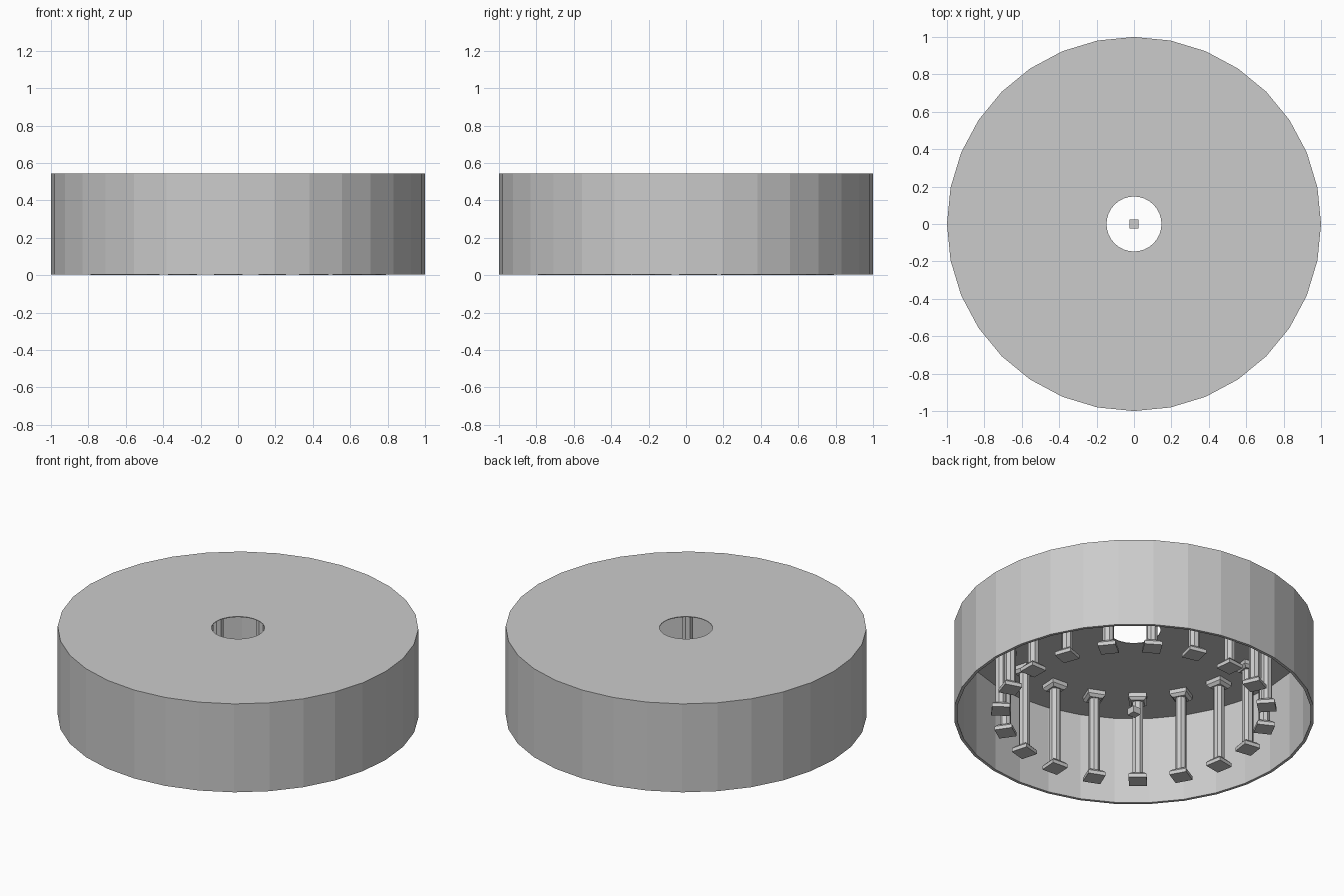
import bpy, bmesh
from math import cos, sin, pi, radians

if "Cube" in bpy.data.objects:
    bpy.data.objects.remove(bpy.data.objects["Cube"])

H = 0.545          # overall height
RING = 0.74        # radius of the column ring
COUNT = 19


def make_object(name, bm):
    bmesh.ops.recalc_face_normals(bm, faces=bm.faces)
    mesh = bpy.data.meshes.new(name)
    bm.to_mesh(mesh)
    bm.free()
    ob = bpy.data.objects.new(name, mesh)
    bpy.context.collection.objects.link(ob)
    return ob


def lathe(name, profile, sides):
    """Spin a closed (radius, z) profile around z."""
    bm = bmesh.new()
    rings = [[bm.verts.new((r * cos(2 * pi * i / sides), r * sin(2 * pi * i / sides), z))
              for r, z in profile] for i in range(sides)]
    n = len(profile)
    for i in range(sides):
        a, b = rings[i], rings[(i + 1) % sides]
        for j in range(n):
            k = (j + 1) % n
            bm.faces.new((a[j], b[j], b[k], a[k]))
    return make_object(name, bm)


def stack(bm, sides, levels):
    """Prism through (half width, z) levels; square flats face the axes."""
    off = pi / sides
    rings = []
    for half, z in levels:
        r = half / cos(off)
        rings.append([bm.verts.new((r * cos(off + 2 * pi * i / sides),
                                    r * sin(off + 2 * pi * i / sides), z))
                      for i in range(sides)])
    for a, b in zip(rings, rings[1:]):
        for i in range(sides):
            j = (i + 1) % sides
            bm.faces.new((a[i], a[j], b[j], b[i]))
    bm.faces.new(rings[0])
    bm.faces.new(rings[-1])


# Drum: thin outer wall and flat roof with a round hole
lathe("drum_shell", [(0.147, H), (1, H), (1, 0.004), (0.983, 0.004),
                     (0.983, H - 0.004), (0.147, H - 0.004)], 32)

# Column: square base, eight-sided shaft, square capital
bm = bmesh.new()
stack(bm, 4, [(0.05, 0), (0.05, 0.022), (0.036, 0.038)])
stack(bm, 8, [(0.029, 0.036), (0.029, 0.502)])
stack(bm, 4, [(0.036, 0.5), (0.05, 0.516), (0.05, H - 0.005)])
column = make_object("column_1", bm)

# Ring of columns facing the centre
for k in range(COUNT):
    ob = column if k == 0 else bpy.data.objects.new(f"column_{k + 1}", column.data)
    if k:
        bpy.context.collection.objects.link(ob)
    a = radians(1) + 2 * pi * k / COUNT
    ob.location = (RING * cos(a), RING * sin(a), 0)
    ob.rotation_euler = (0, 0, a)

# Small block in the middle of the floor
bm = bmesh.new()
stack(bm, 4, [(0.025, 0), (0.025, 0.04)])
make_object("centre_block", bm)
